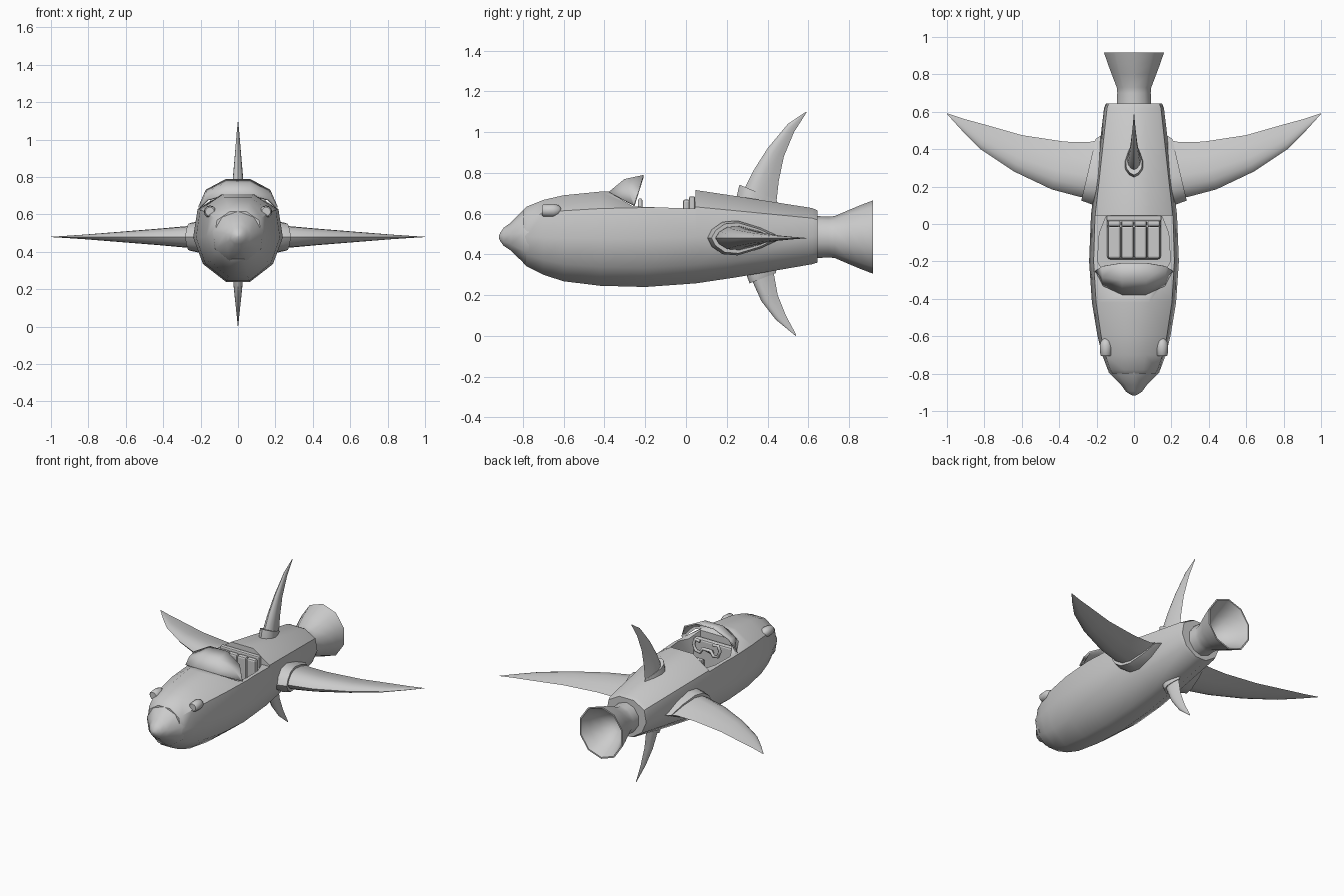
import bpy, bmesh
from math import sin, cos, pi, radians

if "Cube" in bpy.data.objects:
    bpy.data.objects.remove(bpy.data.objects["Cube"])


def make(name, verts, faces, angle=40):
    bm = bmesh.new()
    vs = [bm.verts.new(v) for v in verts]
    for f in faces:
        bm.faces.new([vs[i] for i in f])
    bmesh.ops.remove_doubles(bm, verts=bm.verts, dist=1e-4)
    bmesh.ops.recalc_face_normals(bm, faces=bm.faces)
    me = bpy.data.meshes.new(name)
    bm.to_mesh(me)
    bm.free()
    ob = bpy.data.objects.new(name, me)
    bpy.context.collection.objects.link(ob)
    if angle:
        smooth(ob, angle)
    return ob


def smooth(ob, angle):
    bpy.ops.object.select_all(action='DESELECT')
    ob.select_set(True)
    bpy.context.view_layer.objects.active = ob
    bpy.ops.object.shade_smooth_by_angle(angle=radians(angle))


def loft(name, rings, angle=40):
    # closed skin through equal-sized rings, capped at both ends
    n, m = len(rings[0]), len(rings)
    faces = [(r*n + i, r*n + (i+1) % n, (r+1)*n + (i+1) % n, (r+1)*n + i)
             for r in range(m-1) for i in range(n)]
    faces += [tuple(range(n)), tuple(range((m-1)*n, m*n))]
    return make(name, [p for r in rings for p in r], faces, angle)


def circle(y, r, n, xs=1.0, cx=0, cz=.485):
    return [(cx + xs*r*sin(2*pi*i/n), y, cz + r*cos(2*pi*i/n)) for i in range(n)]


def box(name, x, y, z, bevel=.008):
    ob = loft(name, [[(x[0], yy, z[0]), (x[1], yy, z[0]), (x[1], yy, z[1]), (x[0], yy, z[1])]
                     for yy in y], 0)
    mod = ob.modifiers.new("bevel", 'BEVEL')
    mod.width, mod.segments = bevel, 2
    return ob


def tube(name, pts, r):
    cu = bpy.data.curves.new(name, 'CURVE')
    cu.dimensions = '3D'
    cu.bevel_depth, cu.bevel_resolution, cu.use_fill_caps = r, 1, True
    sp = cu.splines.new('POLY')
    sp.points.add(len(pts)-1)
    for p, c in zip(sp.points, pts):
        p.co = (*c, 1)
    ob = bpy.data.objects.new(name, cu)
    bpy.context.collection.objects.link(ob)


def cut(ob, cutter):
    mod = ob.modifiers.new("cut", 'BOOLEAN')
    mod.operation, mod.solver, mod.object = 'DIFFERENCE', 'EXACT', cutter
    bpy.context.view_layer.objects.active = ob
    bpy.ops.object.modifier_apply(modifier="cut")
    bpy.data.objects.remove(cutter)


# fuselage: (y, half width, bottom, top)
half = [(.27, 0), (.78, .2), (1, .5), (.9, .82), (.36, 1)]
section = half + [(-x, t) for x, t in reversed(half)]
stations = [(-.8, .125, .36, .615), (-.78, .14, .34, .635), (-.7, .17, .3, .667), (-.6, .195, .268, .69),
            (-.42, .225, .246, .708), (-.2, .24, .24, .715), (.05, .23, .258, .715),
            (.25, .205, .288, .685), (.62, .16, .352, .627), (.645, .15, .36, .615)]
body = loft("fuselage", [[(w*x, y, b + (t-b)*k) for x, k in section] for y, w, b, t in stations], 0)

# cockpit opening, then the deeper well
opening = [(-.4, .72), (-.26, .635), (.045, .624), (.048, .9), (-.4, .9)]
cut(body, loft("opening_cutter", [[(x, y, z) for y, z in opening] for x in (-.4, .4)], 0))
well = [(.15, .04), (.185, -.05), (.195, -.2), (.12, -.33)]
well += [(-x, y) for x, y in reversed(well)]
cut(body, loft("well_cutter", [[(x, y, z) for x, y in well] for z in (.43, .9)], 0))
smooth(body, 40)

# nose cone and headlamps
loft("nose_cone", [circle(y, r, 9) for y, r in
     [(-.77, .143), (-.795, .137), (-.86, .07), (-.895, .045), (-.912, .02), (-.918, .004)]], 45)
for s, side in ((-1, "left"), (1, "right")):
    loft(side + "_headlamp", [circle(y, r, 12, 1, s*.15, .615) for y, r in
         [(-.706, .024), (-.7, .03), (-.65, .033), (-.625, .026), (-.61, .008)]], 45)

# engine nozzle with hollow bell
loft("nozzle", [circle(y, r, 10, .94) for y, r in
     [(.6, .105), (.7, .1), (.73, .103), (.8, .133), (.86, .158), (.918, .18),
      (.918, .17), (.86, .14), (.8, .108), (.75, .06), (.735, .02)]], 45)

# windshield shell between the deck curve and a rear arch
verts, N = [], 5
for i in range(N+1):
    a = -pi/2 + pi*i/N
    s, c = sin(a), cos(a)
    verts += [(.205*s, -.255-.13*c, .64+.07*c), (.21*s, -.255-.05*c, .64+.136*c),
              (.213*s, -.255+.048*c, .64+.157*c)]
shield = make("windshield", verts, [(3*i+j, 3*i+3+j, 3*i+4+j, 3*i+1+j)
                                    for i in range(N) for j in range(2)], 50)
sol = shield.modifiers.new("thickness", 'SOLIDIFY')
sol.thickness, sol.offset = .01, -1

# fins: streamlined sections between leading and trailing edge (span, y, thickness)
foil = [(0, 0), (.06, .5), (.2, .93), (.4, 1), (.7, .6), (1, 0)]
foil += [(f, -t) for f, t in foil[-2:0:-1]]


def fin(name, rows, place):
    loft(name, [[place(l[0] + (e[0]-l[0])*f, l[1] + (e[1]-l[1])*f, t*h) for f, t in foil]
                for l, e, h in rows], 50)


def upright(s, y, t):
    return (t, y, s)


wing = [((.2, .14), (.14, .46), .06), ((.29, .145), (.24, .438), .058), ((.44, .185), (.37, .44), .045),
        ((.64, .28), (.6, .475), .028), ((.82, .4), (.8, .532), .013), ((.92, .5), (.91, .562), .006),
        ((1, .588), (1, .592), .001)]
collar = [((.15, .105), (.12, .475), .085), ((.225, .105), (.175, .475), .085),
          ((.282, .125), (.205, .455), .075)]
for s, side in ((-1, "left"), (1, "right")):
    def flat(x, y, t, s=s):
        return (s*x, y, .48 + t)
    fin(side + "_wing", wing, flat)
    fin(side + "_wing_collar", collar, flat)

fin("top_fin", [((.62, .26), (.58, .45), .04), ((.72, .285), (.66, .444), .036), ((.81, .33), (.76, .455), .028),
                ((.92, .4), (.88, .48), .018), ((1.04, .5), (1, .53), .008), ((1.1, .588), (1.097, .592), .001)], upright)
fin("top_fin_collar", [((.62, .245), (.58, .46), .052), ((.69, .25), (.63, .455), .05),
                       ((.742, .262), (.665, .445), .044)], upright)
fin("bottom_fin", [((.36, .3), (.38, .44), .036), ((.27, .325), (.31, .43), .03), ((.17, .37), (.2, .45), .02),
                   ((.08, .44), (.1, .49), .01), ((0, .538), (.005, .541), .001)], upright)
fin("bottom_fin_collar", [((.36, .29), (.38, .45), .045), ((.29, .3), (.33, .445), .043),
                          ((.258, .312), (.308, .44), .036)], upright)

# seat with padded strips, headrest bar, dashboard
box("seat_base", (-.145, .145), (-.19, .03), (.43, .475), .02)
box("seat_back", (-.148, .148), (.015, .045), (.43, .685))
for i in range(4):
    x = -.14 + .07*i
    box("back_pad_%d" % (i+1), (x+.001, x+.069), (-.015, .02), (.46, .67), .012)
    box("seat_pad_%d" % (i+1), (x+.001, x+.069), (-.185, -.01), (.46, .5), .012)
box("dashboard", (-.15, .15), (-.325, -.285), (.44, .64), .012)

# steering column and yoke
tube("steering_column", [(0, -.29, .57), (0, -.225, .615)], .014)
yoke = [(.05, .66), (.085, .665), (.1, .63), (.085, .59), (.05, .585), (.03, .615)]
tube("steering_yoke", [(x, -.225, z) for x, z in yoke] + [(-x, -.225, z) for x, z in reversed(yoke)], .011)
